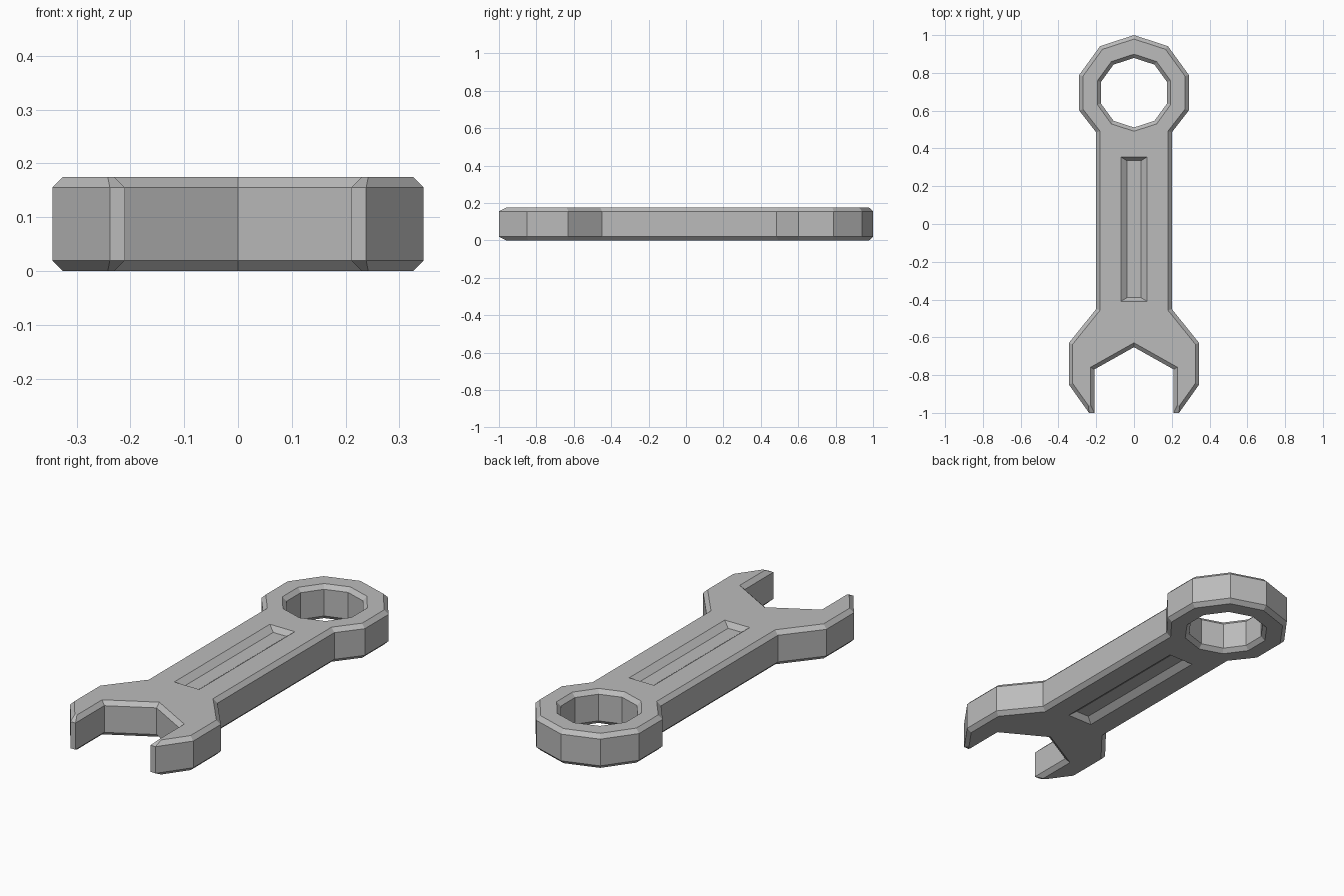
import bpy, bmesh
from math import sin, cos, pi
from mathutils import Vector

cube = bpy.data.objects.get("Cube")
if cube:
    bpy.data.objects.remove(cube, do_unlink=True)

THICK, CHAMFER = 0.175, 0.02
RING_Y, RING_R, HOLE_R = 0.695, 0.305, 0.184

steel = bpy.data.materials.new("steel grey")
steel.use_nodes = True
GREY = (0.5, 0.5, 0.5, 1)
steel.diffuse_color = GREY
steel.node_tree.nodes["Principled BSDF"].inputs["Base Color"].default_value = GREY


def decagon(radius, count=10):
    return [Vector((radius * sin(k * pi / 5), RING_Y + radius * cos(k * pi / 5)))
            for k in range(count)]


def rectangle(half_x, y0, y1):
    return [Vector(p) for p in ((-half_x, y0), (half_x, y0), (half_x, y1), (-half_x, y1))]


def inset(points):
    """Offset a clockwise outline inward with mitred corners."""
    def line(a, b):
        d = (b - a).normalized()
        # the narrow jaw tips slope back further than the other edges
        amount = 2 * CHAMFER if a.y < -0.99 and b.y < -0.99 else CHAMFER
        return a + Vector((d.y, -d.x)) * amount, d
    result = []
    for i, p in enumerate(points):
        a, d = line(points[i - 1], p)
        b, e = line(p, points[(i + 1) % len(points)])
        result.append(a + d * ((b - a).cross(e) / d.cross(e)))
    return result


def stack(name, layers):
    """Solid skinned through (outline, height) layers."""
    bm = bmesh.new()
    rings = [[bm.verts.new((p.x, p.y, z)) for p in outline] for outline, z in layers]
    for low, high in zip(rings, rings[1:]):
        for i in range(len(low)):
            bm.faces.new((low[i - 1], low[i], high[i], high[i - 1]))
    bm.faces.new(rings[0])
    bm.faces.new(rings[-1])
    bmesh.ops.recalc_face_normals(bm, faces=bm.faces)
    mesh = bpy.data.meshes.new(name)
    bm.to_mesh(mesh)
    bm.free()
    mesh.materials.append(steel)
    obj = bpy.data.objects.new(name, mesh)
    bpy.context.collection.objects.link(obj)
    return obj


def carve(target, cutter):
    cutter.hide_render = True
    mod = target.modifiers.new("carve", "BOOLEAN")
    mod.operation, mod.solver, mod.object = "DIFFERENCE", "EXACT", cutter
    bpy.context.view_layer.objects.active = target
    bpy.ops.object.modifier_apply(modifier=mod.name)
    bpy.data.objects.remove(cutter, do_unlink=True)


# Wrench body: ring end, handle and open jaw, mirrored across x
half = decagon(RING_R, 4) + [Vector(p) for p in (
    (0.2, 0.485), (0.2, -0.45), (0.345, -0.63), (0.345, -0.85),
    (0.238, -1.0), (0.21, -1.0), (0.21, -0.77), (0, -0.652))]
outline = half + [Vector((-p.x, p.y)) for p in half[-2:0:-1]]
top = inset(outline)
wrench = stack("wrench_body", [(top, 0), (outline, CHAMFER),
                               (outline, THICK - CHAMFER), (top, THICK)])

# Chamfered ring hole
wide, narrow = decagon(HOLE_R + 2 * CHAMFER), decagon(HOLE_R)
carve(wrench, stack("ring_hole", [(wide, -CHAMFER), (narrow, CHAMFER),
                                  (narrow, THICK - CHAMFER), (wide, THICK + CHAMFER)]))

# Sloped handle recess on both faces
DEPTH = 0.025
floor, rim = rectangle(0.037, -0.39, 0.335), rectangle(0.103, -0.43, 0.375)
for face, out in ((THICK, 1), (0, -1)):
    carve(wrench, stack("handle_recess", [(floor, face - out * DEPTH),
                                          (rim, face + out * DEPTH)]))
